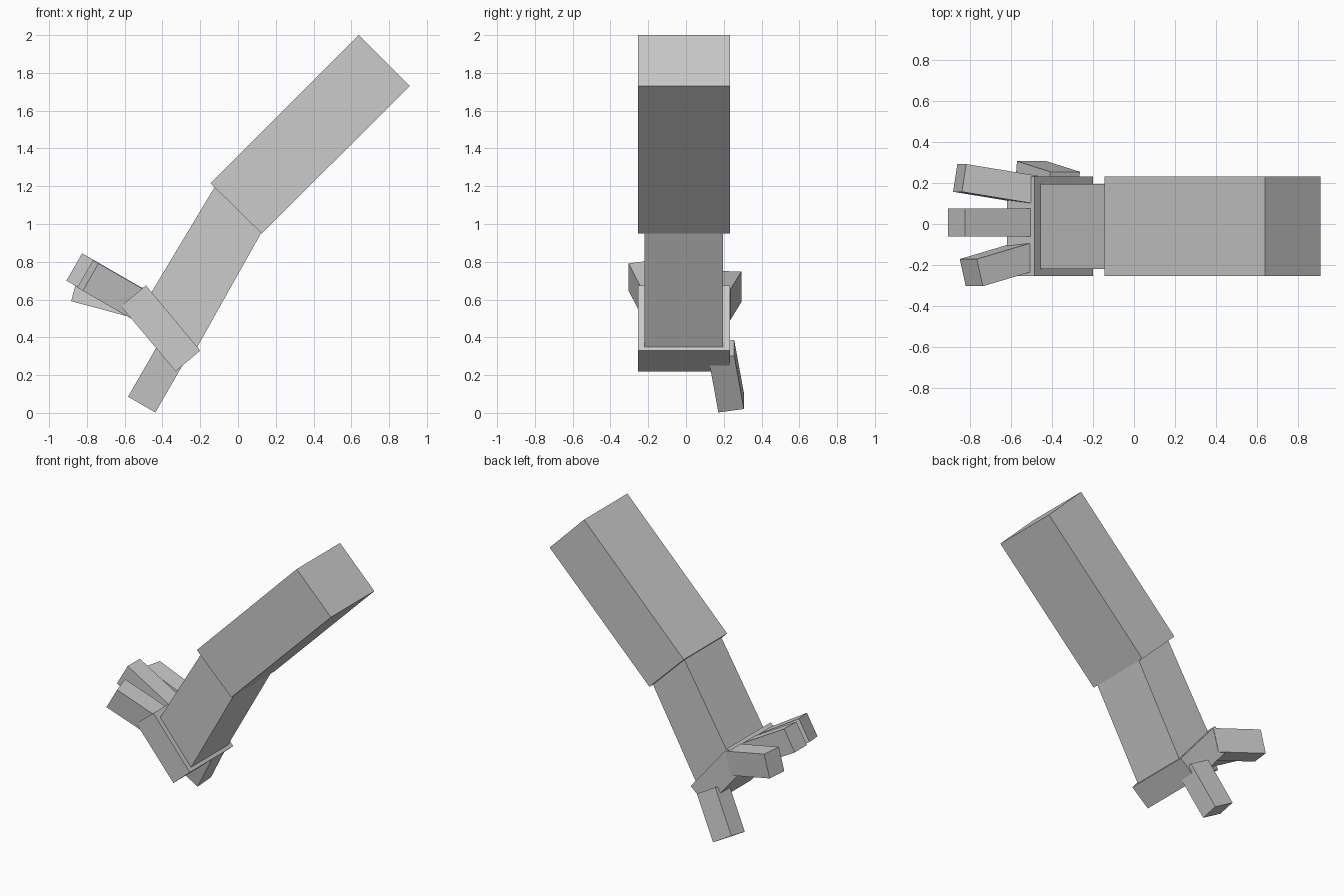
import bpy, bmesh, math
from mathutils import Vector

old = bpy.data.objects.get("Cube")
if old:
    bpy.data.objects.remove(old, do_unlink=True)

# Single plain grey
grey = bpy.data.materials.new("plain_grey")
grey.use_nodes = True
grey.diffuse_color = (0.6, 0.6, 0.6, 1)
grey.node_tree.nodes["Principled BSDF"].inputs["Base Color"].default_value = (0.6, 0.6, 0.6, 1)


def prism(name, outline, sweep):
    """Sweep a flat outline of points along a vector into a closed block."""
    bm = bmesh.new()
    face = bm.faces.new([bm.verts.new(p) for p in outline])
    out = bmesh.ops.extrude_face_region(bm, geom=[face], use_keep_orig=True)
    moved = [v for v in out["geom"] if isinstance(v, bmesh.types.BMVert)]
    bmesh.ops.translate(bm, verts=moved, vec=sweep)
    bmesh.ops.recalc_face_normals(bm, faces=bm.faces)
    mesh = bpy.data.meshes.new(name)
    bm.to_mesh(mesh)
    bm.free()
    mesh.materials.append(grey)
    obj = bpy.data.objects.new(name, mesh)
    bpy.context.collection.objects.link(obj)
    return obj


def side_block(name, profile, y0, y1):
    """Block with an x-z profile running from y0 to y1."""
    return prism(name, [Vector((x, y0, z)) for x, z in profile], Vector((0, y1 - y0, 0)))


def finger(name, tip, pitch, yaw, length, width=0.137, height=0.167):
    """Box ending at the middle of its upper tip edge, pitched then splayed."""
    p, a = math.radians(pitch), math.radians(yaw)
    ahead = Vector((-math.cos(p), 0, math.sin(p)))
    up = Vector((math.sin(p), 0, math.cos(p)))
    across = Vector((0, 1, 0))
    along = ahead * math.cos(a) + across * math.sin(a)
    side = (across * math.cos(a) - ahead * math.sin(a)) * width / 2
    tip = Vector(tip)
    low = tip - up * height
    return prism(name, [tip - side, tip + side, low + side, low - side], -along * length)


# Arm segments and palm
side_block("upper_arm", [(0.64, 2.0), (0.91, 1.73), (0.125, 0.95), (-0.145, 1.215)], -0.255, 0.232)
side_block("forearm", [(-0.115, 1.21), (0.13, 0.965), (-0.218, 0.345), (-0.46, 0.635)], -0.22, 0.195)
side_block("palm", [(-0.487, 0.675), (-0.2, 0.33), (-0.33, 0.22), (-0.62, 0.565)], -0.255, 0.232)

# Splayed fingers and thumb
finger("middle_finger", (-0.825, 0.0075, 0.845), 30, 0, 0.395)
finger("front_finger", (-0.753, -0.2375, 0.80), 30, -14.4, 0.32)
finger("back_finger", (-0.83, 0.225, 0.75), 15, 9, 0.365)
finger("thumb", (-0.577, 0.239, 0.095), -60, 9, 0.33)
